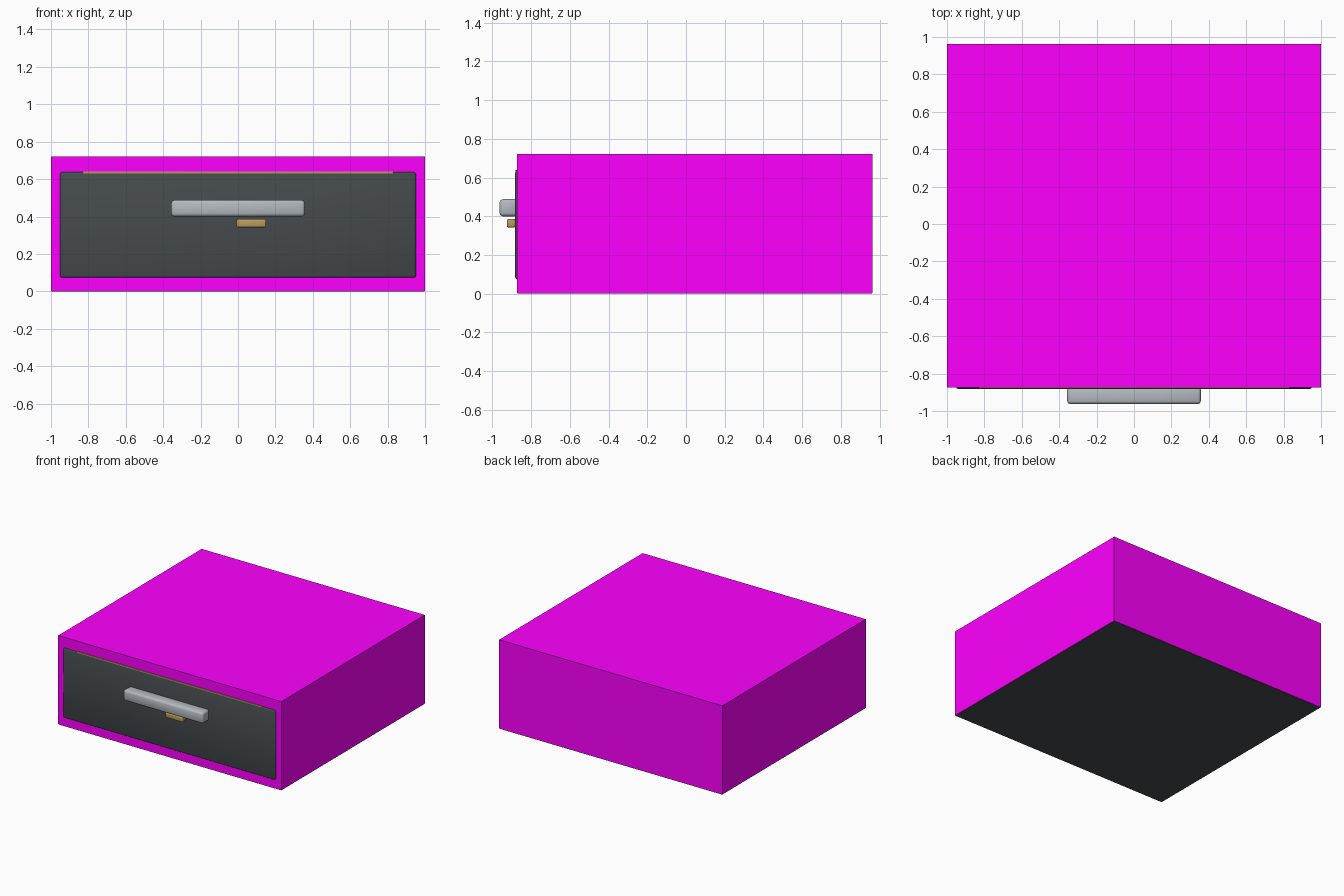
import bpy

if "Cube" in bpy.data.objects:
    bpy.data.objects.remove(bpy.data.objects["Cube"])


def material(name, rgb):
    m = bpy.data.materials.new(name)
    m.diffuse_color = (*rgb, 1)
    m.use_nodes = True
    m.node_tree.nodes["Principled BSDF"].inputs["Base Color"].default_value = m.diffuse_color
    return m


magenta = material("magenta", (1, 0, 1))
dark = material("dark_grey", (0.06, 0.07, 0.076))
steel = material("steel", (0.45, 0.49, 0.53))
brass = material("brass", (0.49, 0.33, 0.11))


def box(name, x, y, z, mat, bevel=0, segments=2):
    """Box from (min, max) ranges, with an optional soft bevelled edge."""
    lo, hi = zip(x, y, z)
    bpy.ops.mesh.primitive_cube_add(size=1, location=[(a + b) / 2 for a, b in zip(lo, hi)])
    ob = bpy.context.object
    ob.name = name
    ob.scale = [b - a for a, b in zip(lo, hi)]
    bpy.ops.object.transform_apply(location=False, rotation=False, scale=True)
    ob.data.materials.append(mat)
    if bevel:
        mod = ob.modifiers.new("Bevel", "BEVEL")
        mod.width = bevel
        mod.segments = segments
        bpy.ops.object.shade_smooth()
    return ob


F, B, H = -0.873, 0.963, 0.722   # cabinet front, back and height
E = 0.003                        # panels sit just inside the outer shell
X, Y = 1 - E, (F + E, B - E)

# Coloured outer shell
box("outer_shell", (-1, 1), (F, B), (E, H), magenta)

# Cabinet panels; the base panel shows underneath
box("top_panel", (-X, X), Y, (H - 0.07, H - E), dark)
box("bottom_panel", (-X, X), Y, (0, 0.07), dark)
for side, s in (("left", -1), ("right", 1)):
    box(side + "_panel", sorted((s * 0.945, s * X)), Y, (0.07, H - 0.07), dark)
box("back_panel", (-0.945, 0.945), (B - 0.06, B - 0.02), (0.07, H - 0.07), dark)

# Drawer front with brass trim, handle and catch
box("drawer_front", (-0.952, 0.952), (-0.882, -0.83), (0.072, 0.638), dark, 0.012)
box("brass_trim", (-0.83, 0.83), (-0.88, -0.86), (0.63, 0.64), brass)
box("handle", (-0.357, 0.357), (-0.963, -0.87), (0.4, 0.488), steel, 0.016)
box("catch", (-0.008, 0.15), (-0.925, -0.88), (0.342, 0.386), brass, 0.008)
